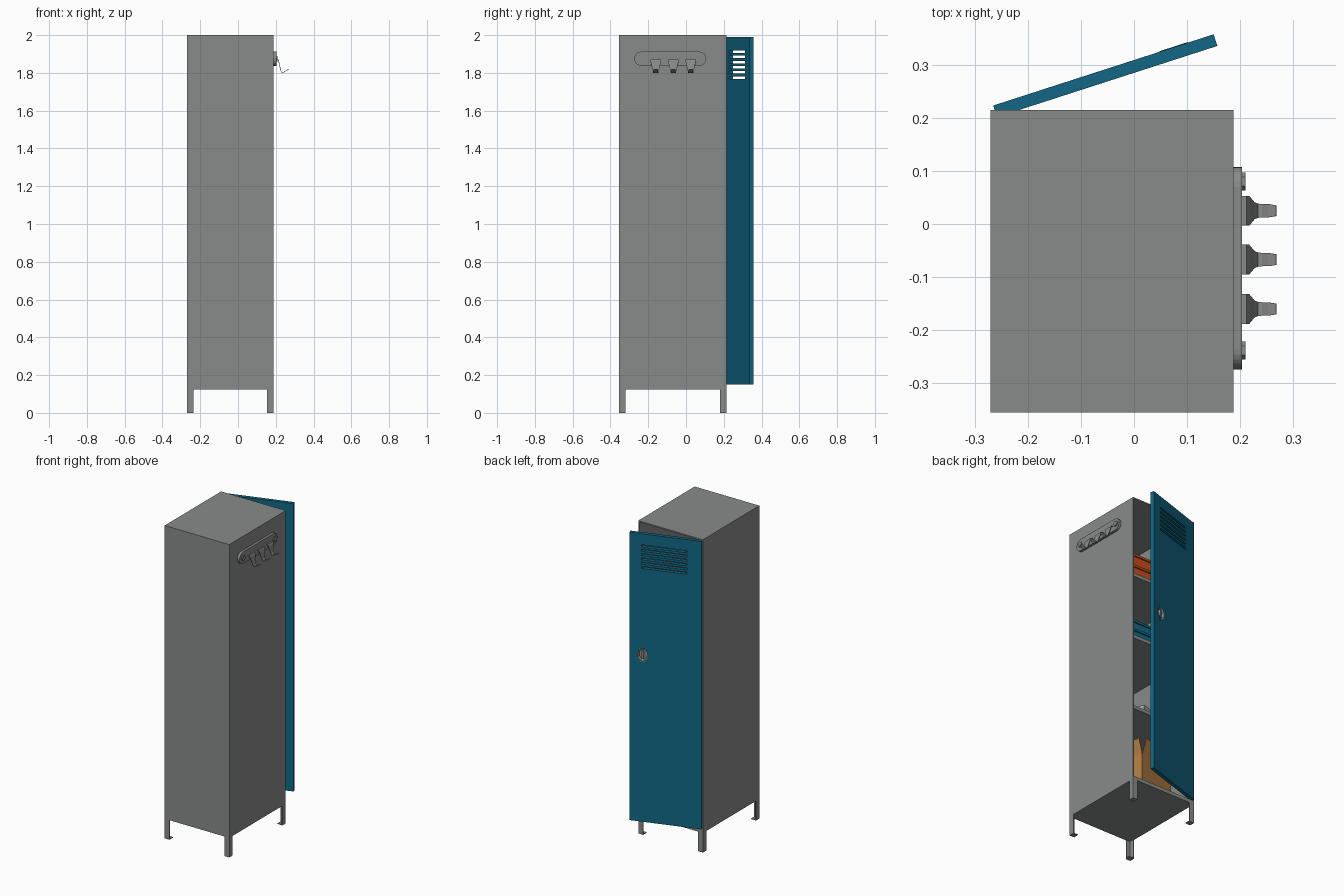
import bpy, bmesh, math
from mathutils import Matrix, Vector

if "Cube" in bpy.data.objects:
    bpy.data.objects.remove(bpy.data.objects["Cube"])


def mat(name, rgb):
    m = bpy.data.materials.new(name)
    m.diffuse_color = (*rgb, 1)
    m.use_nodes = True
    m.node_tree.nodes["Principled BSDF"].inputs["Base Color"].default_value = m.diffuse_color
    return m


GREY = mat("steel grey", (0.25, 0.26, 0.255))
BLUE = mat("petrol blue", (0.006, 0.135, 0.235))
ORANGE = mat("orange", (0.55, 0.07, 0.01))
CARD = mat("cardboard", (0.45, 0.21, 0.06))
PALE = mat("pale grey", (0.42, 0.42, 0.42))


def finish(name, bm, m, matrix=None):
    bmesh.ops.recalc_face_normals(bm, faces=bm.faces)
    me = bpy.data.meshes.new(name)
    bm.to_mesh(me)
    bm.free()
    me.materials.append(m)
    ob = bpy.data.objects.new(name, me)
    bpy.context.collection.objects.link(ob)
    if matrix:
        ob.matrix_world = matrix
    return ob


def boxes(name, bounds, m, matrix=None):
    """One object out of boxes given as x0, x1, y0, y1, z0, z1."""
    bm = bmesh.new()
    for x0, x1, y0, y1, z0, z1 in bounds:
        size = Matrix.Diagonal((x1 - x0, y1 - y0, z1 - z0, 1))
        mid = Matrix.Translation(((x0 + x1) / 2, (y0 + y1) / 2, (z0 + z1) / 2))
        bmesh.ops.create_cube(bm, size=1, matrix=mid @ size)
    return finish(name, bm, m, matrix)


def prism(name, outline, depth, m, matrix=None):
    """Extrude a flat outline of 3D points along the depth vector."""
    bm = bmesh.new()
    f = bm.faces.new([bm.verts.new(p) for p in outline])
    r = bmesh.ops.extrude_face_region(bm, geom=[f])
    bmesh.ops.translate(bm, vec=depth, verts=[v for v in r["geom"] if isinstance(v, bmesh.types.BMVert)])
    return finish(name, bm, m, matrix)


X0, X1, Y0, Y1, Z0, Z1, T = -0.27, 0.187, -0.355, 0.215, 0.125, 2.0, 0.008

# Cabinet shell, open on the door side
boxes("cabinet_shell", [
    (X0, X1, Y0, Y1, Z1 - T, Z1), (X0, X1, Y0, Y1, Z0, Z0 + 0.022),
    (X0, X0 + T, Y0, Y1, Z0 + 0.022, Z1 - T), (X1 - T, X1, Y0, Y1, Z0 + 0.022, Z1 - T),
    (X0 + T, X1 - T, Y0, Y0 + T, Z0 + 0.022, Z1 - T)], GREY)

# Shelves
SHELVES = (0.64, 1.11, 1.52)
for i, z in enumerate(SHELVES):
    boxes(f"shelf_{i + 1}", [(X0 + T, X1 - T, Y0 + T, 0.185, z - 0.022, z)], GREY)

# Angle-iron legs with small foot plates
W, LT = 0.034, 0.005
for cx, sx in ((X0, 1), (X1, -1)):
    for cy, sy in ((Y0, 1), (Y1, -1)):
        def span(c, s, a, b):
            return tuple(sorted((c + s * a, c + s * b)))
        boxes("leg", [
            (*span(cx, sx, 0, W), *span(cy, sy, 0, LT), 0, Z0),
            (*span(cx, sx, 0, LT), *span(cy, sy, LT, W), 0, Z0),
            (*span(cx, sx, LT, W), *span(cy, sy, LT, W), 0, 0.005)], GREY)

# Door, ajar: local x runs from the hinge, local y = 0 is the outer face
DOOR = Matrix.Translation((-0.265, 0.223, 0)) @ Matrix.Rotation(math.radians(17.9), 4, "Z")
LOCK = Vector((0.357, 0, 1.216))


def oval(rx, rz, y, n=8):
    return [LOCK + Vector((rx * math.cos(a), y, rz * math.sin(a)))
            for a in (2 * math.pi * (i + 0.5) / n for i in range(n))]


door = boxes("door", [(0, 0.436, -0.023, 0, 0.15, 1.99)], BLUE, DOOR)
slots = [(0.087, 0.363, -0.05, 0.03, z - 0.0065, z + 0.0065)
         for z in (1.775 + 0.0275 * i for i in range(6))]
cutters = [boxes("vent_cutter", slots, BLUE, DOOR),
           prism("lock_cutter", oval(0.036, 0.045, -0.017), (0, 0.05, 0), BLUE, DOOR)]
for c in cutters:
    c.hide_render = True
    mod = door.modifiers.new("cut", "BOOLEAN")
    mod.operation, mod.solver, mod.object = "DIFFERENCE", "EXACT", c
bpy.context.view_layer.objects.active = door
for mod in list(door.modifiers):
    bpy.ops.object.modifier_apply(modifier=mod.name)
for c in cutters:
    bpy.data.objects.remove(c, do_unlink=True)

# Recessed lock cup with a turning latch
cup = bmesh.new()
rings = [[cup.verts.new(p) for p in oval(rx, rz, y)]
         for rx, rz, y in ((0.036, 0.045, 0.001), (0.031, 0.040, 0.001), (0.025, 0.033, -0.015))]
for a, b in zip(rings, rings[1:]):
    for i in range(8):
        j = (i + 1) % 8
        cup.faces.new((a[i], a[j], b[j], b[i]))
cup.faces.new(rings[2])
finish("lock_cup", cup, GREY, DOOR)
boxes("latch", [(0.351, 0.363, -0.015, -0.001, 1.192, 1.240)], GREY, DOOR)

# Coat rail: rounded plate on the cabinet's right side
r, yc, zc = 0.0375, -0.083, 1.875
plate = []
for side in (1, -1):
    for i in range(13):
        a = math.pi * i / 12 - math.pi / 2
        plate.append((X1, yc + side * (0.153 + r * math.cos(a)), zc + side * r * math.sin(a)))
prism("hook_rail", plate, (0.016, 0, 0), GREY)

# Rail bolts
for y in (-0.238, 0.08):
    ring = [(0.2025, y + 0.017 * math.cos(a), zc + 0.017 * math.sin(a))
            for a in (math.pi * i / 3 for i in range(6))]
    prism("rail_bolt", ring, (0.0075, 0, 0), GREY)

# Bent, tapering hooks: x, z, half width
PROFILE = [(0.203, 1.872, 0.028), (0.212, 1.872, 0.028), (0.217, 1.862, 0.028), (0.222, 1.838, 0.022),
           (0.227, 1.815, 0.016), (0.233, 1.803, 0.0135), (0.241, 1.804, 0.0125),
           (0.252, 1.812, 0.0125), (0.267, 1.820, 0.010)]
for k, y in enumerate((-0.16, -0.067, 0.025)):
    bm = bmesh.new()
    rows = [[bm.verts.new((x, y + s * w, z)) for s in (-1, 1)] for x, z, w in PROFILE]
    for a, b in zip(rows, rows[1:]):
        bm.faces.new((a[0], a[1], b[1], b[0]))
    hook = finish(f"coat_hook_{k + 1}", bm, GREY)
    hook.modifiers.new("thickness", "SOLIDIFY").thickness = 0.003


# Open crates with ribbed walls
def crate(name, x0, x1, y0, y1, z, h, m):
    t, o = 0.006, 0.008
    parts = [(x0, x1, y0, y1, z, z + t),
             (x0, x0 + t, y0, y1, z, z + h), (x1 - t, x1, y0, y1, z, z + h),
             (x0, x1, y0, y0 + t, z, z + h), (x0, x1, y1 - t, y1, z, z + h)]
    for zr in (z + h * 0.45, z + h - 0.016):
        parts += [(x0 - o, x0, y0 - o, y1 + o, zr, zr + 0.014), (x1, x1 + o, y0 - o, y1 + o, zr, zr + 0.014),
                  (x0, x1, y0 - o, y0, zr, zr + 0.014), (x0, x1, y1, y1 + o, zr, zr + 0.014)]
    boxes(name, parts, m)


crate("orange_crate", -0.22, 0.14, -0.28, 0.14, SHELVES[2], 0.16, ORANGE)
crate("blue_crate", -0.22, 0.14, -0.28, 0.14, SHELVES[1], 0.13, BLUE)

# Flat parcel on the lower shelf
boxes("flat_parcel", [(-0.12, 0.12, -0.15, 0.15, 0, 0.06)], PALE,
      Matrix.Translation((-0.03, -0.03, SHELVES[0])) @ Matrix.Rotation(math.radians(15), 4, "Z"))

# Cardboard box with its flaps open
bm = bmesh.new()
a, h = 0.135, 0.22
low = [bm.verts.new((x * a, y * a, 0)) for x, y in ((-1, -1), (1, -1), (1, 1), (-1, 1))]
top = [bm.verts.new((v.co.x, v.co.y, h)) for v in low]
bm.faces.new(low)
for i in range(4):
    j = (i + 1) % 4
    bm.faces.new((low[i], low[j], top[j], top[i]))
    out = (top[i].co + top[j].co) / 2
    out = Vector((out.x, out.y, 0)).normalized() * 0.03 + Vector((0, 0, 0.09))
    bm.faces.new((top[i], top[j], bm.verts.new(top[j].co + out), bm.verts.new(top[i].co + out)))
box = finish("cardboard_box", bm, CARD,
             Matrix.Translation((-0.04, -0.01, 0.148)) @ Matrix.Rotation(math.radians(12), 4, "Z"))
box.modifiers.new("thickness", "SOLIDIFY").thickness = 0.004
